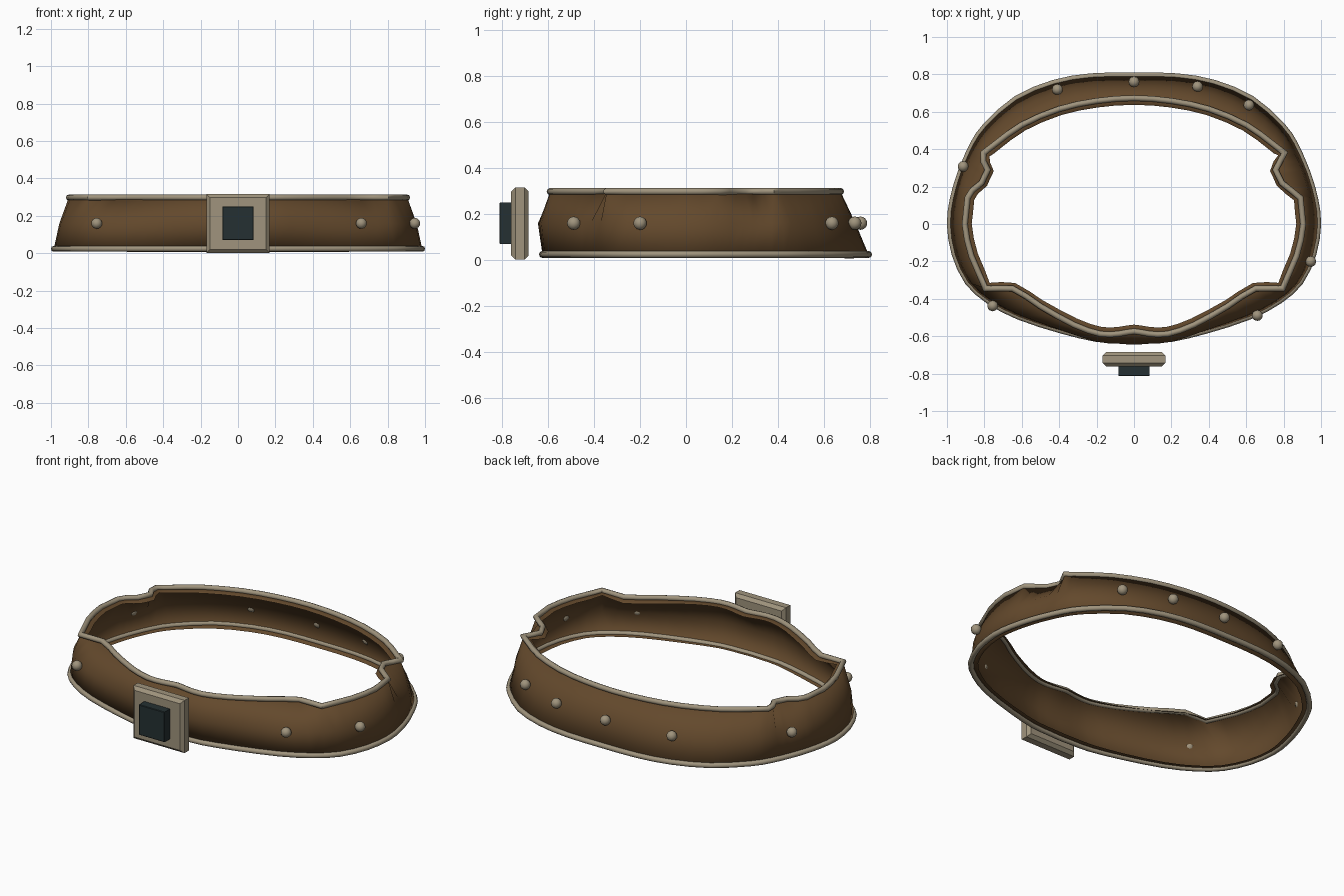
import bpy, bmesh, math
from mathutils import Vector, Matrix

if "Cube" in bpy.data.objects:
    bpy.data.objects.remove(bpy.data.objects["Cube"])


def material(name, rgb):
    m = bpy.data.materials.new(name)
    m.diffuse_color = (*rgb, 1)
    m.use_nodes = True
    m.node_tree.nodes["Principled BSDF"].inputs["Base Color"].default_value = m.diffuse_color
    return m


LEATHER = material("brown leather", (0.125, 0.066, 0.025))
METAL = material("tan metal", (0.35, 0.295, 0.205))
GEM = material("dark stone", (0.018, 0.03, 0.032))


def add_object(name, bm, mat, smooth=None):
    bmesh.ops.recalc_face_normals(bm, faces=bm.faces)
    me = bpy.data.meshes.new(name)
    bm.to_mesh(me)
    bm.free()
    me.materials.append(mat)
    ob = bpy.data.objects.new(name, me)
    bpy.context.collection.objects.link(ob)
    if smooth:
        bpy.ops.object.select_all(action='DESELECT')
        ob.select_set(True)
        bpy.context.view_layer.objects.active = ob
        bpy.ops.object.shade_smooth_by_angle(angle=math.radians(smooth))
    return ob


# Right half outlines of the band, back to front
TOP = [(0, .673), (.2, .658), (.4, .615), (.6, .53), (.74, .43), (.805, .38), (.757, .29),
       (.79, .22), (.89, .14), (.905, 0), (.87, -.17), (.795, -.345), (.65, -.345),
       (.5, -.44), (.32, -.54), (.18, -.588), (.08, -.587), (0, -.574)]
MID = [(0, .738), (.22, .73), (.42, .693), (.62, .607), (.76, .50), (.83, .42), (.88, .33),
       (.91, .25), (.94, .14), (.955, 0), (.93, -.18), (.865, -.32), (.75, -.415),
       (.6, -.49), (.38, -.57), (.2, -.63), (.08, -.64), (0, -.645)]
LOW = [(0, .795), (.23, .79), (.43, .755), (.63, .67), (.79, .53), (.86, .43), (.91, .32),
       (.94, .24), (.97, .13), (.985, 0), (.96, -.16), (.89, -.31), (.78, -.41),
       (.62, -.495), (.39, -.57), (.2, -.615), (.08, -.622), (0, -.625)]


def ring(half, z):
    """Mirror a half outline into a closed loop, halving and rounding each gentle segment."""
    pts = [Vector((x, y, z)) for x, y in half]
    pts += [Vector((-p.x, p.y, z)) for p in pts[-2:0:-1]]
    n, out = len(pts), []
    for i in range(n):
        a, b, c, d = (pts[(i + k) % n] for k in (-1, 0, 1, 2))
        turn = max((b - a).angle(c - b), (c - b).angle(d - c))
        m = (9 * (b + c) - a - d) / 16 if turn < math.radians(42) else (b + c) / 2
        out += [b, m]
    return out


top, mid, low = ring(TOP, .298), ring(MID, .16), ring(LOW, .024)
# The left notch is slightly shallower
for p in top:
    if p.x < -.74 and .18 < p.y < .34:
        p.x -= .025

# Leather band: a thin sheet with lips turned inward at both edges
bm = bmesh.new()
rows = [[bm.verts.new(p) for p in r] for r in (low, mid, top)]
N = len(low)
for lo, hi in zip(rows, rows[1:]):
    for i in range(N):
        j = (i + 1) % N
        bm.faces.new((lo[j], lo[i], hi[i], hi[j]))
bmesh.ops.recalc_face_normals(bm, faces=bm.faces)
bm.faces.ensure_lookup_table()
f = bm.faces[0]
outward = f.normal.dot(f.calc_center_median()) > 0
band = add_object("band", bm, LEATHER, 50)
lip = band.modifiers.new("lip", 'SOLIDIFY')
lip.thickness = .04
lip.offset = -1 if outward else 1
lip.use_rim_only = True


# Rounded trims along the band's edges
def trim(name, path, r=.0155, sides=8):
    bm = bmesh.new()
    n, loops = len(path), []
    for i, p in enumerate(path):
        d1 = (p - path[i - 1]).normalized()
        d2 = (path[(i + 1) % n] - p).normalized()
        t = (d1 + d2).normalized()
        side = t.cross(Vector((0, 0, 1))) / max(.6, t.dot(d1))
        loops.append([bm.verts.new(p + r * (side * math.cos(a) + Vector((0, 0, math.sin(a)))))
                      for a in (math.tau * k / sides for k in range(sides))])
    for i in range(n):
        a, b = loops[i], loops[(i + 1) % n]
        for k in range(sides):
            m = (k + 1) % sides
            bm.faces.new((a[k], a[m], b[m], b[k]))
    add_object(name, bm, METAL, 50)


trim("top_trim", top)
trim("bottom_trim", low)

# Round studs, just piercing the band
STUDS = [(0, .765), (.34, .735), (.62, .645), (-.41, .72), (-.92, .31),
         (.945, -.2), (.66, -.49), (-.76, -.445)]
for n, (x, y) in enumerate(STUDS):
    c = Vector((x, y, .16))
    i = min(range(N), key=lambda k: (mid[k] - c).length)
    out = (mid[(i + 1) % N] - mid[i - 1]).normalized().cross(Vector((0, 0, 1)))
    if out.dot(c) < 0:
        out.negate()
    gap = (c - mid[i]).dot(out)
    c += out * (min(max(gap, .012), .022) - gap)
    bm = bmesh.new()
    bmesh.ops.create_uvsphere(bm, u_segments=12, v_segments=8, radius=.029,
                              matrix=Matrix.Translation(c))
    add_object("stud_%d" % (n + 1), bm, METAL, 40)


# Buckle plate and stone, chamfered around front and back
def block(name, centre, size, mat, bevel):
    bm = bmesh.new()
    bmesh.ops.create_cube(bm, size=1, matrix=Matrix.Translation(centre) @ Matrix.Diagonal((*size, 1)))
    rims = [e for e in bm.edges if abs(e.verts[0].co.y - e.verts[1].co.y) < .001]
    bmesh.ops.bevel(bm, geom=rims, offset=bevel, segments=1, affect='EDGES')
    add_object(name, bm, mat)


block("buckle_plate", (0, -.723, .159), (.336, .076, .314), METAL, .018)
block("buckle_stone", (0, -.782, .16), (.168, .062, .18), GEM, .003)
